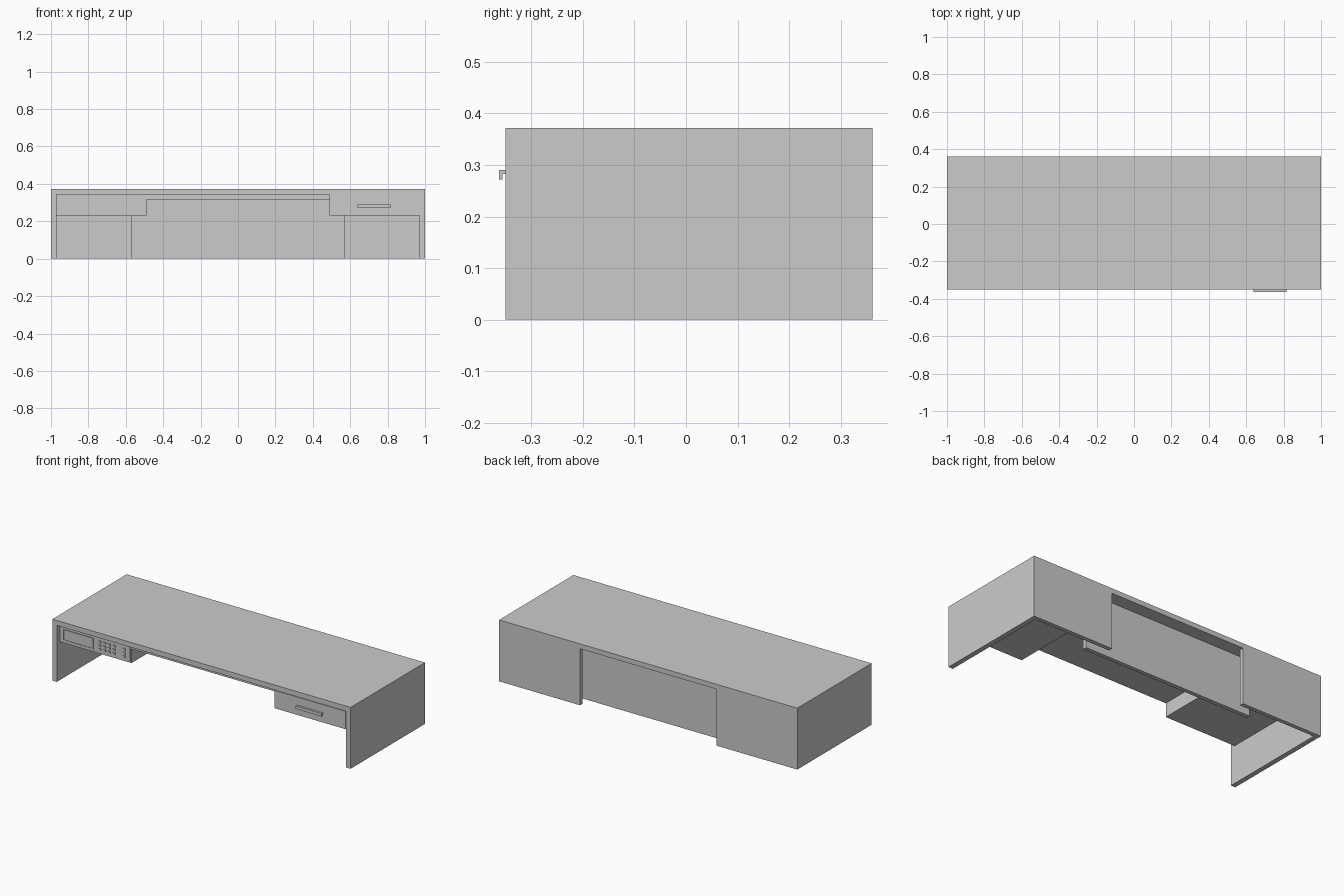
import bpy, bmesh

if "Cube" in bpy.data.objects:
    bpy.data.objects.remove(bpy.data.objects["Cube"])

FRONT, BACK = -0.35, 0.362      # desk front and back planes
TOP, UNDER = 0.372, 0.342       # upper and lower face of the desk top
SIDE = 0.97                     # inner face of the side panels
RAIL, BASE = 0.316, 0.231       # underside of the centre board and the boxes


def make_object(name, bm):
    bmesh.ops.recalc_face_normals(bm, faces=bm.faces)
    mesh = bpy.data.meshes.new(name)
    bm.to_mesh(mesh)
    bm.free()
    obj = bpy.data.objects.new(name, mesh)
    bpy.context.collection.objects.link(obj)
    return obj


def box(name, x, y, z):
    """Box from (min, max) pairs."""
    bm = bmesh.new()
    bmesh.ops.create_cube(bm, size=1)
    for v in bm.verts:
        v.co = [r[0] if c < 0 else r[1] for c, r in zip(v.co, (x, y, z))]
    return make_object(name, bm)


def extrude_profile(name, points, direction):
    """Extrude a closed 3D outline along a vector."""
    bm = bmesh.new()
    face = bm.faces.new([bm.verts.new(p) for p in points])
    ext = bmesh.ops.extrude_face_region(bm, geom=[face], use_keep_orig=True)
    verts = [g for g in ext["geom"] if isinstance(g, bmesh.types.BMVert)]
    bmesh.ops.translate(bm, verts=verts, vec=direction)
    return make_object(name, bm)


# Top and both side panels as one upside-down U
shell = [(-1, 0), (-1, TOP), (1, TOP), (1, 0),
         (SIDE, 0), (SIDE, UNDER), (-SIDE, UNDER), (-SIDE, 0)]
extrude_profile("desk_shell", [(x, FRONT, z) for x, z in shell],
                (0, BACK - FRONT, 0))

# Outer back panels and the recessed middle back panel
for side, name in ((-1, "left"), (1, "right")):
    box(name + "_back_panel", sorted((side * 0.457, side * SIDE)),
        (BACK - 0.025, BACK), (0, UNDER))
box("middle_back_panel", (-0.57, 0.57), (0.257, 0.282), (0, UNDER))

# Board under the top, joining the two boxes
box("centre_board", (-0.49, 0.49), (-0.32, 0.257), (RAIL, UNDER))

# Control box on the left, set back from the front
box("control_box", (-SIDE, -0.49), (-0.32, 0.257), (BASE, UNDER))
box("control_face", (-0.962, -0.498), (-0.323, -0.32), (BASE + 0.006, 0.333))

# Screen with a raised frame
box("screen", (-0.94, -0.75), (-0.325, -0.322), (0.254, 0.310))
for i, z in enumerate((0.248, 0.310)):
    box(f"screen_frame_bar_{i}", (-0.946, -0.744), (-0.328, -0.322), (z, z + 0.006))
for i, x in enumerate((-0.946, -0.750)):
    box(f"screen_frame_post_{i}", (x, x + 0.006), (-0.328, -0.322), (0.254, 0.310))

# Button grid and the separate column beside it
for x in (-0.70, -0.668, -0.636, -0.604, -0.535):
    for z in (0.260, 0.282, 0.304):
        box("button", (x - 0.008, x + 0.008), (-0.328, -0.322),
            (z - 0.006, z + 0.006))

# Drawer on the right, flush with the front
box("drawer_box", (0.49, SIDE), (-0.345, 0.257), (BASE, UNDER))
box("drawer_front", (0.49, 0.965), (FRONT, -0.345), (BASE, 0.339))

# Hooked drawer handle
hook = [(FRONT, 0.290), (-0.363, 0.290), (-0.363, 0.272),
        (-0.356, 0.272), (-0.356, 0.283), (FRONT, 0.283)]
extrude_profile("drawer_handle", [(0.64, y, z) for y, z in hook], (0.175, 0, 0))
